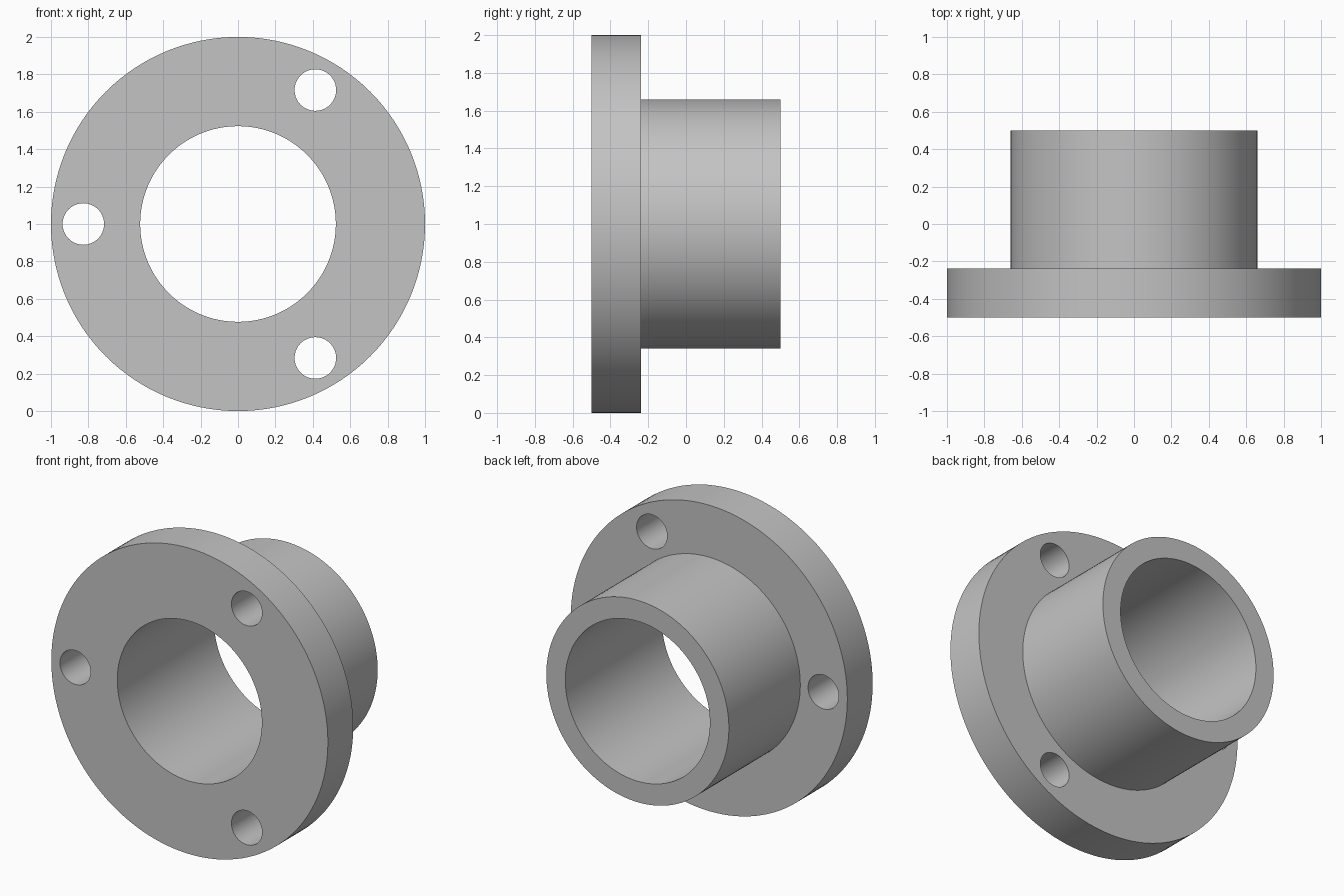
import bpy
import bmesh
from math import cos, sin, pi, radians
from mathutils import Matrix, Vector

cube = bpy.data.objects.get("Cube")
if cube:
    bpy.data.objects.remove(cube, do_unlink=True)

AXIS_HEIGHT = 1.0
BORE, SLEEVE, FLANGE = 0.523, 0.66, 1.0
FRONT, STEP, BACK = -0.5, -0.238, 0.5
BOLT_CIRCLE, BOLT_RADIUS = 0.827, 0.111

grey = bpy.data.materials.new("light_grey")
grey.use_nodes = True
colour = (0.55, 0.55, 0.55, 1)
grey.diffuse_color = colour
grey.node_tree.nodes["Principled BSDF"].inputs["Base Color"].default_value = colour


def add_object(name, bm):
    bmesh.ops.recalc_face_normals(bm, faces=bm.faces)
    mesh = bpy.data.meshes.new(name)
    bm.to_mesh(mesh)
    bm.free()
    mesh.materials.append(grey)
    obj = bpy.data.objects.new(name, mesh)
    bpy.context.collection.objects.link(obj)
    return obj


# Flange and sleeve: one stepped profile turned about the y axis
profile = [(BORE, FRONT), (FLANGE, FRONT), (FLANGE, STEP),
           (SLEEVE, STEP), (SLEEVE, BACK), (BORE, BACK)]
bm = bmesh.new()
verts = [bm.verts.new((r, y, AXIS_HEIGHT)) for r, y in profile]
edges = [bm.edges.new((v, verts[i - 1])) for i, v in enumerate(verts)]
bmesh.ops.spin(bm, geom=verts + edges, cent=(0, 0, AXIS_HEIGHT), axis=(0, 1, 0),
               angle=2 * pi, steps=128, use_merge=True)
bmesh.ops.remove_doubles(bm, verts=bm.verts, dist=1e-5)
body = add_object("flanged_sleeve", bm)

# Three bolt holes, evenly spaced around the flange
bm = bmesh.new()
for angle in (60, 180, 300):
    a = radians(angle)
    centre = Vector((BOLT_CIRCLE * cos(a), (FRONT + STEP) / 2,
                     AXIS_HEIGHT + BOLT_CIRCLE * sin(a)))
    bmesh.ops.create_cone(bm, cap_ends=True, segments=64, radius1=BOLT_RADIUS,
                          radius2=BOLT_RADIUS, depth=0.5,
                          matrix=Matrix.Translation(centre) @ Matrix.Rotation(pi / 2, 4, "X"))
cutter = add_object("bolt_hole_cutter", bm)
cutter.hide_render = True

cut = body.modifiers.new("bolt_holes", "BOOLEAN")
cut.operation = "DIFFERENCE"
cut.solver = "EXACT"
cut.object = cutter

bpy.ops.object.select_all(action="DESELECT")
body.select_set(True)
bpy.context.view_layer.objects.active = body
bpy.ops.object.modifier_apply(modifier=cut.name)
bpy.data.objects.remove(cutter, do_unlink=True)

# Smooth round walls, crisp rims
bpy.ops.object.shade_smooth_by_angle(angle=radians(30))
